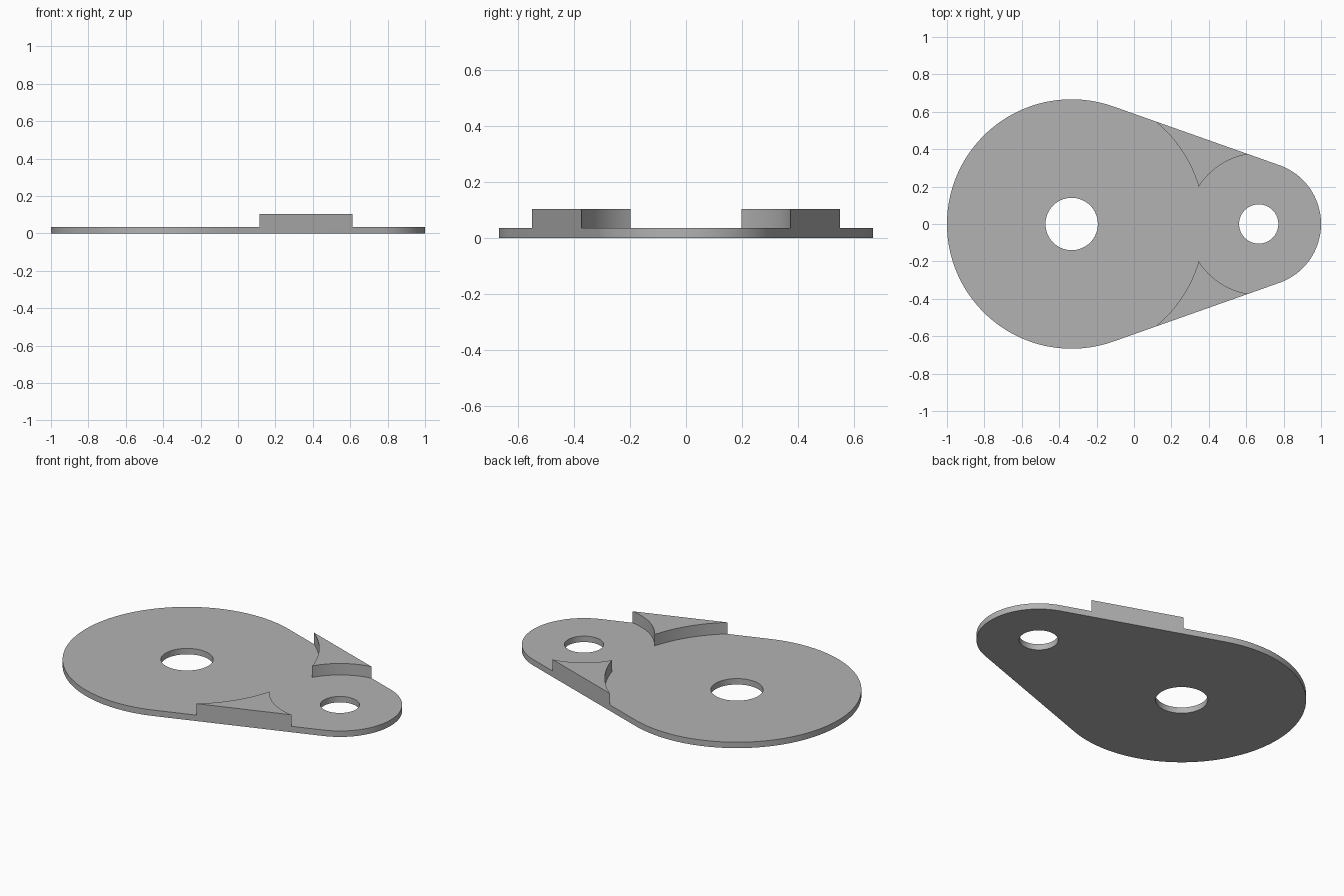
import bpy, bmesh
from math import acos, cos, sin, pi
from mathutils import Vector

if "Cube" in bpy.data.objects:
    bpy.data.objects.remove(bpy.data.objects["Cube"], do_unlink=True)

BIG, SMALL = Vector((-1/3, 0)), Vector((2/3, 0))    # lobe centres, 1 unit apart
BIG_R, SMALL_R = 2/3, 1/3                           # lobe radii
BIG_HOLE, SMALL_HOLE = 0.14, 0.105
BIG_CUT, SMALL_CUT = 0.708, 0.377                   # clearance arcs of the ridges
PLATE_TOP, RIDGE_TOP = 0.035, 0.103

grey = bpy.data.materials.new("plain grey")
grey.use_nodes = True
grey.diffuse_color = (0.45, 0.45, 0.45, 1)
grey.node_tree.nodes["Principled BSDF"].inputs["Base Color"].default_value = grey.diffuse_color


def arc(centre, radius, start, end, steps):
    """Points along an arc, both ends included."""
    angles = [start + (end - start) * i / steps for i in range(steps + 1)]
    return [centre + radius * Vector((cos(a), sin(a))) for a in angles]


def solid(name, loops, bottom, top):
    """Fill closed outlines (inner ones become holes) and extrude them upwards."""
    bm = bmesh.new()
    edges = []
    for loop in loops:
        verts = [bm.verts.new((p.x, p.y, bottom)) for p in loop]
        edges += [bm.edges.new((v, verts[i - 1])) for i, v in enumerate(verts)]
    bmesh.ops.triangle_fill(bm, edges=edges, use_beauty=True)
    result = bmesh.ops.extrude_face_region(bm, geom=bm.faces[:], use_keep_orig=True)
    raised = [g for g in result["geom"] if isinstance(g, bmesh.types.BMVert)]
    bmesh.ops.translate(bm, verts=raised, vec=(0, 0, top - bottom))
    bmesh.ops.recalc_face_normals(bm, faces=bm.faces[:])
    mesh = bpy.data.meshes.new(name)
    bm.to_mesh(mesh)
    bm.free()
    mesh.materials.append(grey)
    obj = bpy.data.objects.new(name, mesh)
    bpy.context.collection.objects.link(obj)
    bpy.ops.object.select_all(action='DESELECT')
    obj.select_set(True)
    bpy.context.view_layer.objects.active = obj
    bpy.ops.object.shade_smooth_by_angle()


# Base plate: two lobes joined by their common tangents, with two round holes
tangent = acos(BIG_R - SMALL_R)
outline = (arc(SMALL, SMALL_R, -tangent, tangent, 48)
           + arc(BIG, BIG_R, tangent, 2 * pi - tangent, 96))
holes = [arc(c, r, 0, 2 * pi, 64)[:-1] for c, r in ((BIG, BIG_HOLE), (SMALL, SMALL_HOLE))]
solid("base_plate", [outline] + holes, 0, PLATE_TOP)

# Side ridges: between the tangent edge and the two clearance arcs
tip_x = (1 + BIG_CUT**2 - SMALL_CUT**2) / 2
big_tip = acos(tip_x / BIG_CUT)
small_tip = pi - acos((1 - tip_x) / SMALL_CUT)
big_edge = tangent - acos(BIG_R / BIG_CUT)
small_edge = tangent + acos(SMALL_R / SMALL_CUT)
ridge = (arc(BIG, BIG_CUT, big_edge, big_tip, 20)
         + arc(SMALL, SMALL_CUT, small_tip, small_edge, 20)[1:])
for name, side in (("left_ridge", -1), ("right_ridge", 1)):
    solid("front_ridge" if side < 0 else "back_ridge",
          [[Vector((p.x, side * p.y)) for p in ridge]], PLATE_TOP, RIDGE_TOP)
